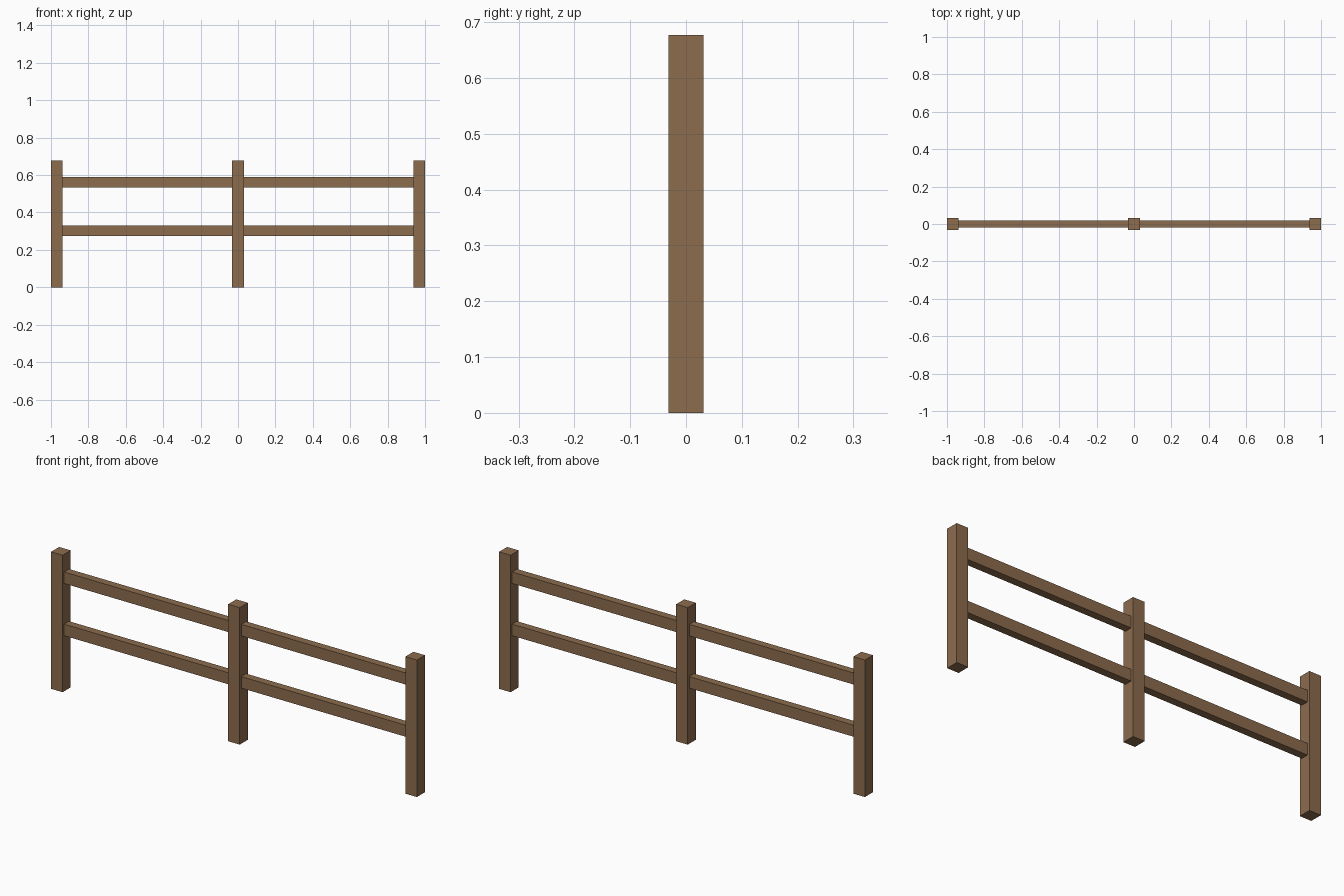
import bpy

cube = bpy.data.objects.get("Cube")
if cube:
    bpy.data.objects.remove(cube, do_unlink=True)

# Single flat wood colour
wood = bpy.data.materials.new("brown_wood")
wood.use_nodes = True
colour = (0.262, 0.150, 0.076, 1)
wood.diffuse_color = colour
wood.node_tree.nodes["Principled BSDF"].inputs["Base Color"].default_value = colour


def box(name, centre, size):
    bpy.ops.mesh.primitive_cube_add(size=1, location=centre)
    obj = bpy.context.object
    obj.name = name
    obj.scale = size
    bpy.ops.object.transform_apply(location=False, rotation=False, scale=True)
    obj.data.materials.append(wood)
    return obj


POST, HEIGHT = 0.063, 0.677
RAIL_DEPTH, RAIL_HEIGHT = 0.038, 0.057
END = 1 - POST / 2

# Square posts
for name, x in (("right_post", -END), ("middle_post", 0), ("left_post", END)):
    box(name, (x, 0, HEIGHT / 2), (POST, POST, HEIGHT))

# Horizontal rails filling the two bays between posts
for level, z in (("lower", 0.303), ("upper", 0.561)):
    for side, s in (("right", -1), ("left", 1)):
        box(f"{level}_{side}_rail", (s * END / 2, 0, z),
            (END - POST, RAIL_DEPTH, RAIL_HEIGHT))
